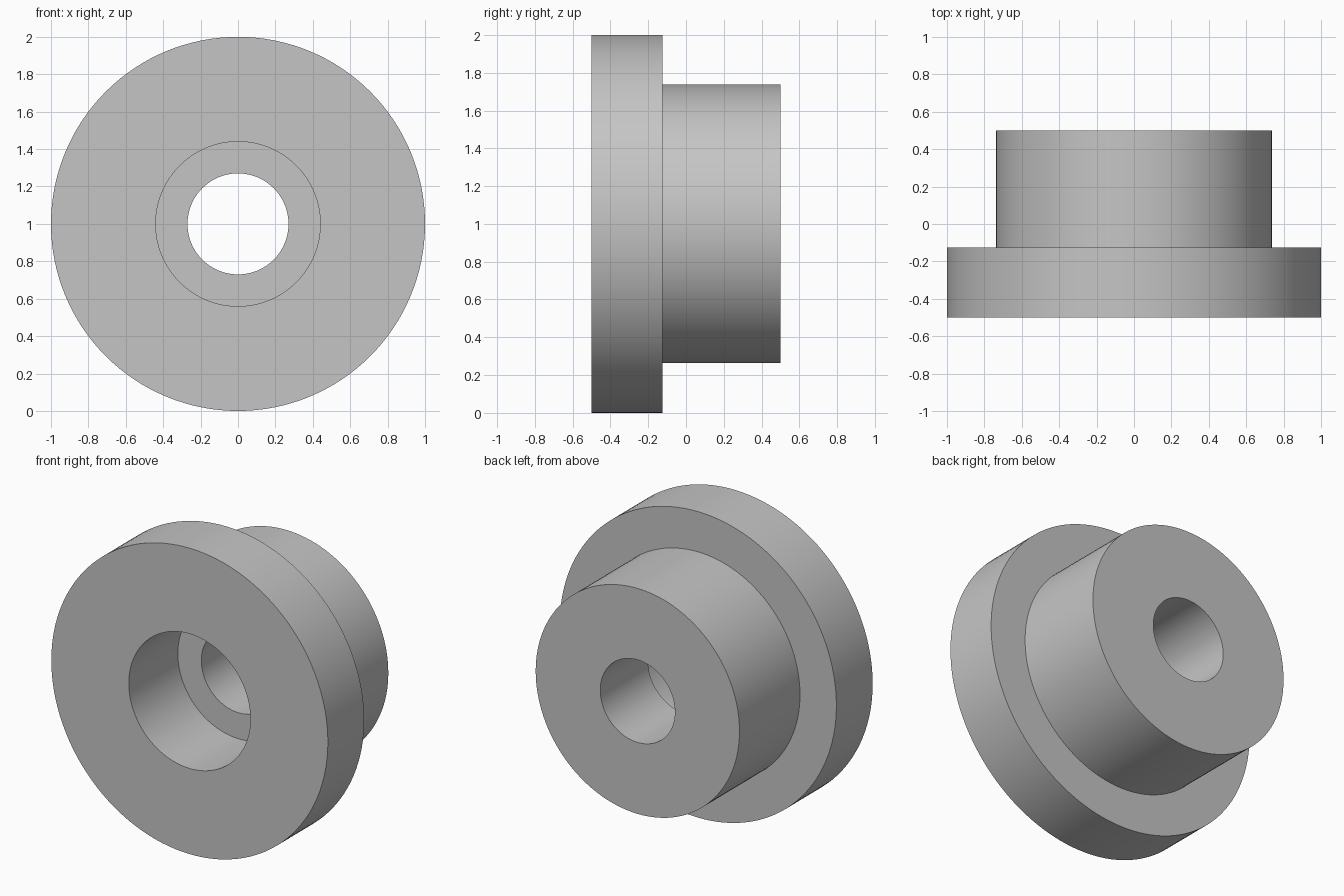
import bpy
import bmesh
import math
from mathutils import Matrix, Vector

cube = bpy.data.objects.get("Cube")
if cube:
    bpy.data.objects.remove(cube, do_unlink=True)

# Dimensions
FLANGE_R, BOSS_R, COUNTERBORE_R, BORE_R = 1.0, 0.737, 0.44, 0.27
FRONT, FLANGE_BACK, COUNTERBORE_FLOOR, BACK = -0.5, -0.125, 0.007, 0.5
SEGMENTS = 128

# Single plain grey
grey = bpy.data.materials.new("plain_grey")
grey.use_nodes = True
colour = (0.56, 0.56, 0.56, 1)
grey.diffuse_color = colour
grey.node_tree.nodes["Principled BSDF"].inputs["Base Color"].default_value = colour

# Closed section of the bushing: (radius, position along the axis)
section = [
    (FLANGE_R, FRONT), (FLANGE_R, FLANGE_BACK),
    (BOSS_R, FLANGE_BACK), (BOSS_R, BACK),
    (BORE_R, BACK), (BORE_R, COUNTERBORE_FLOOR),
    (COUNTERBORE_R, COUNTERBORE_FLOOR), (COUNTERBORE_R, FRONT),
]

# Revolve the section about the front-to-back axis
bm = bmesh.new()
verts = [bm.verts.new((r, y, 0)) for r, y in section]
edges = [bm.edges.new((v, verts[(i + 1) % len(verts)])) for i, v in enumerate(verts)]
bmesh.ops.spin(bm, geom=verts + edges, cent=(0, 0, 0), axis=(0, 1, 0),
               angle=2 * math.pi, steps=SEGMENTS, use_merge=True)
bmesh.ops.remove_doubles(bm, verts=bm.verts, dist=0.0001)
bmesh.ops.recalc_face_normals(bm, faces=bm.faces)
bmesh.ops.transform(bm, matrix=Matrix.Translation(Vector((0, 0, FLANGE_R))), verts=bm.verts)

mesh = bpy.data.meshes.new("flanged_bushing")
bm.to_mesh(mesh)
bm.free()
mesh.materials.append(grey)
bushing = bpy.data.objects.new("flanged_bushing", mesh)
bpy.context.collection.objects.link(bushing)

# Smooth round walls, crisp rims
bpy.ops.object.select_all(action='DESELECT')
bushing.select_set(True)
bpy.context.view_layer.objects.active = bushing
bpy.ops.object.shade_smooth_by_angle(angle=math.radians(30))
